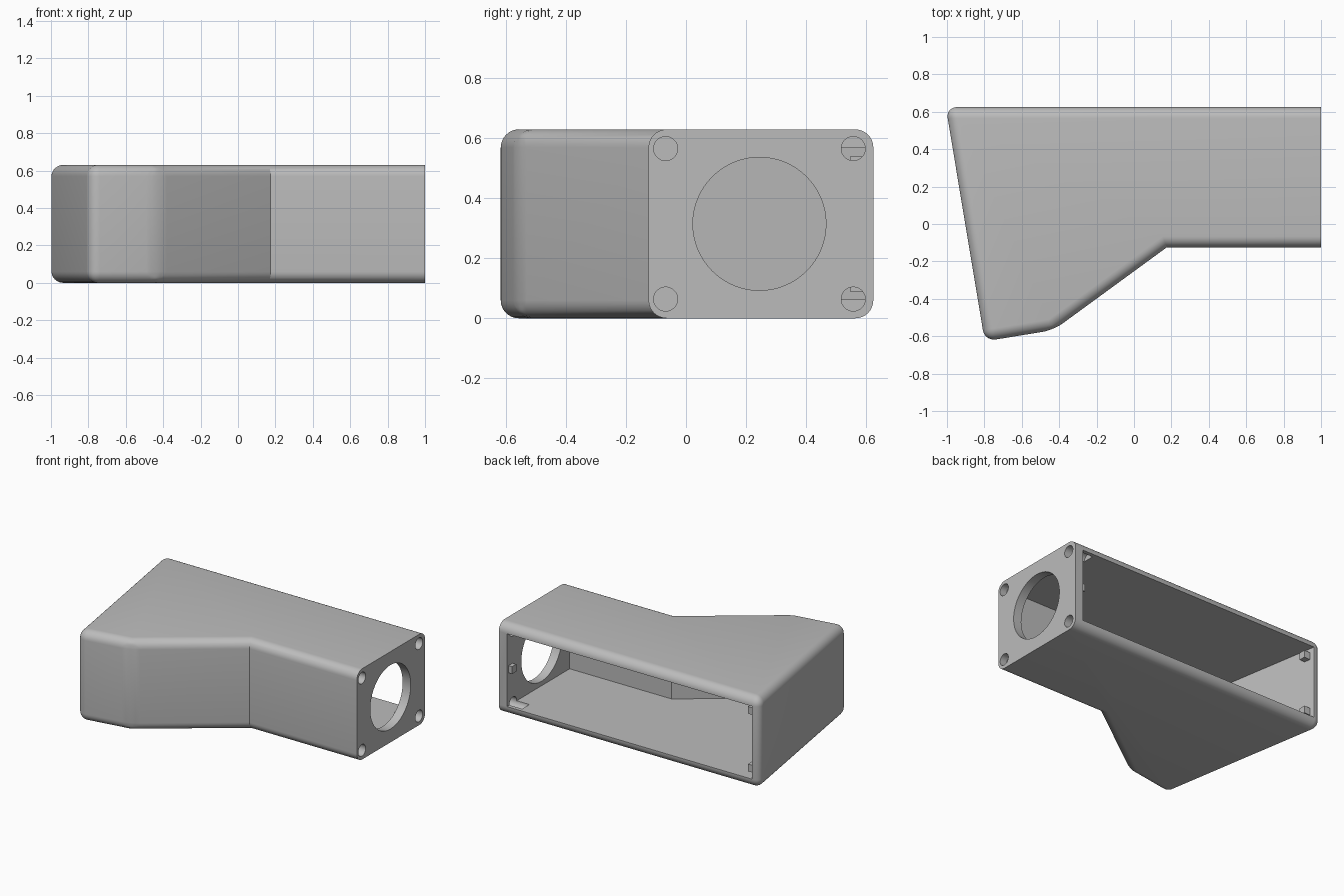
import bpy, bmesh, math
from mathutils import Vector, Matrix

if "Cube" in bpy.data.objects:
    bpy.data.objects.remove(bpy.data.objects["Cube"], do_unlink=True)

HEIGHT, WALL, ROUND = 0.63, 0.062, 0.06

grey = bpy.data.materials.new("matte_grey")
grey.use_nodes = True
grey.diffuse_color = (0.5, 0.5, 0.5, 1)
grey.node_tree.nodes["Principled BSDF"].inputs["Base Color"].default_value = (0.5, 0.5, 0.5, 1)


def finish(name, bm):
    bmesh.ops.recalc_face_normals(bm, faces=bm.faces)
    mesh = bpy.data.meshes.new(name)
    bm.to_mesh(mesh)
    bm.free()
    mesh.materials.append(grey)
    obj = bpy.data.objects.new(name, mesh)
    bpy.context.collection.objects.link(obj)
    return obj


def prism(points, z0, z1):
    bm = bmesh.new()
    face = bm.faces.new([bm.verts.new((x, y, z0)) for x, y in points])
    top = bmesh.ops.extrude_face_region(bm, geom=[face])["geom"]
    verts = [v for v in top if isinstance(v, bmesh.types.BMVert)]
    bmesh.ops.translate(bm, verts=verts, vec=(0, 0, z1 - z0))
    bmesh.ops.recalc_face_normals(bm, faces=bm.faces)
    return bm


def inset(points, t):
    """Shrink a counter-clockwise outline by a constant distance."""
    pts = [Vector(p) for p in points]
    result = []
    for i, p in enumerate(pts):
        a = (p - pts[i - 1]).normalized()
        b = (pts[(i + 1) % len(pts)] - p).normalized()
        n1, n2 = Vector((-a.y, a.x)), Vector((-b.y, b.x))
        result.append(p + (n1 + n2) * t / (1 + n1.dot(n2)))
    return result


def select_only(obj):
    bpy.ops.object.select_all(action="DESELECT")
    obj.select_set(True)
    bpy.context.view_layer.objects.active = obj


def combine(obj, other, operation):
    other.hide_render = True
    mod = obj.modifiers.new(operation.title(), "BOOLEAN")
    mod.operation, mod.solver, mod.object = operation, "EXACT", other
    select_only(obj)
    bpy.ops.object.modifier_apply(modifier=mod.name)
    bpy.data.objects.remove(other, do_unlink=True)


def drill(y, z, radius, x0, x1, sides=48):
    bm = bmesh.new()
    place = Matrix.Translation(((x0 + x1) / 2, y, z)) @ Matrix.Rotation(math.pi / 2, 4, "Y")
    bmesh.ops.create_cone(bm, cap_ends=True, segments=sides, radius1=radius,
                          radius2=radius, depth=x1 - x0, matrix=place)
    combine(housing, finish("drill", bm), "DIFFERENCE")


# Outer shell, rounded everywhere except around the flat end
front_line = [(-0.798, -0.627), (-0.43, -0.567), (0.175, -0.125), (1, -0.125)]
bm = prism(front_line + [(1, 0.625), (-1.006, 0.625)], 0, HEIGHT)
edges = []
for e in bm.edges:
    flat_end = all(v.co.x > 0.99 for v in e.verts)
    inner_bend = all(abs(v.co.x - 0.175) < 0.01 for v in e.verts)
    if not flat_end and not inner_bend:
        edges.append(e)
bmesh.ops.bevel(bm, geom=edges, offset=ROUND, segments=8, profile=0.5,
                affect="EDGES", clamp_overlap=True)
housing = finish("housing", bm)

# Hollow inside, open at the back
cavity = inset(front_line + [(1, 0.8), (-1.035, 0.8)], WALL)
combine(housing, finish("cavity", prism(cavity, WALL, HEIGHT - WALL)), "DIFFERENCE")

# Large round opening and four screw holes in the flat end
drill(0.245, HEIGHT / 2, 0.222, 0.85, 1.1, 64)
for z in (0.064, HEIGHT - 0.064):
    drill(-0.068, z, 0.04, 0.95, 1.1)
    drill(0.558, z, 0.04, 0.84, 1.1)

select_only(housing)
bpy.ops.object.shade_smooth_by_angle(angle=math.radians(25))


# Small cover clips just inside the back opening
def clip(name, x, y, z):
    bm = bmesh.new()
    bmesh.ops.create_cube(bm, size=1, matrix=Matrix.Translation((x, y, z))
                          @ Matrix.Diagonal((0.05, 0.045, 0.05, 1)))
    finish(name, bm)


clip("end_clip", 0.935, 0.585, HEIGHT / 2)
clip("lower_clip", -0.915, 0.57, 0.115)
clip("upper_clip", -0.915, 0.57, HEIGHT - 0.115)
